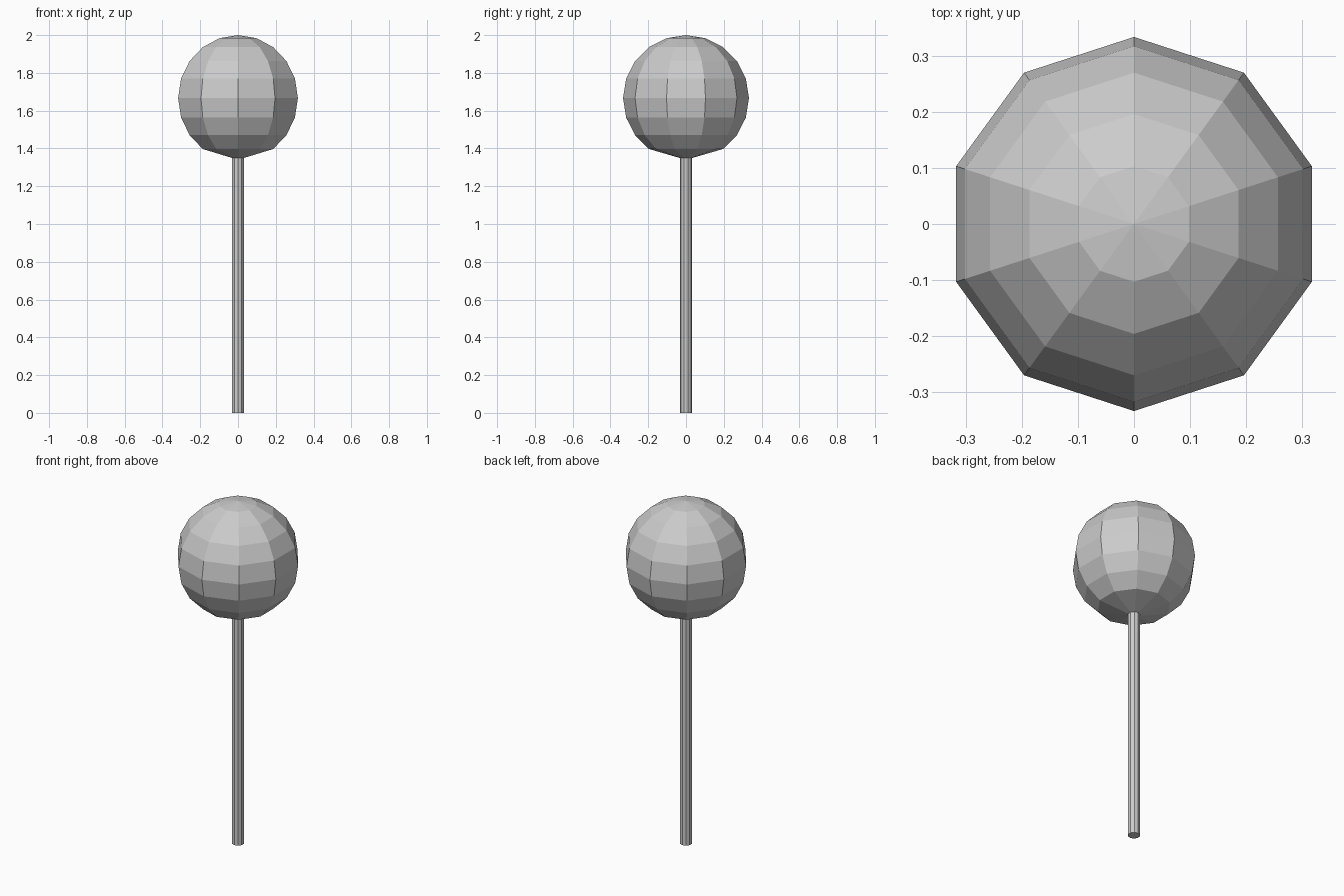
import bpy, bmesh
from math import sin, cos, pi

if "Cube" in bpy.data.objects:
    bpy.data.objects.remove(bpy.data.objects["Cube"])

SIDES = 10
BALL_R = 1 / 3
BALL_Z = 2 - BALL_R
STICK_R = 0.033


def lathe(name, rings, top_z=None, cap_bottom=False):
    """Revolve (radius, z) rings, listed top to bottom, into a faceted object."""
    bm = bmesh.new()
    loops = []
    for r, z in rings:
        loops.append([bm.verts.new((r * cos(pi / 2 + 2 * pi * i / SIDES),
                                    r * sin(pi / 2 + 2 * pi * i / SIDES), z))
                      for i in range(SIDES)])
    for up, low in zip(loops, loops[1:]):
        for i in range(SIDES):
            j = (i + 1) % SIDES
            bm.faces.new((up[i], low[i], low[j], up[j]))
    if top_z is not None:
        tip = bm.verts.new((0, 0, top_z))
        for i in range(SIDES):
            bm.faces.new((tip, loops[0][i], loops[0][(i + 1) % SIDES]))
    if cap_bottom:
        bm.faces.new(loops[-1][::-1])
    mesh = bpy.data.meshes.new(name)
    bm.to_mesh(mesh)
    bm.free()
    obj = bpy.data.objects.new(name, mesh)
    bpy.context.collection.objects.link(obj)
    return obj


# Round head, its underside tapering into the stick
head = [(BALL_R * sin(k * pi / 10), BALL_Z + BALL_R * cos(k * pi / 10))
        for k in range(1, 9)]
neck_z = BALL_Z + BALL_R * cos(0.9 * pi)
lathe("round_head", head + [(STICK_R, neck_z)], top_z=2)

# Thin stick
lathe("stick", [(STICK_R, neck_z), (STICK_R, 0)], cap_bottom=True)
